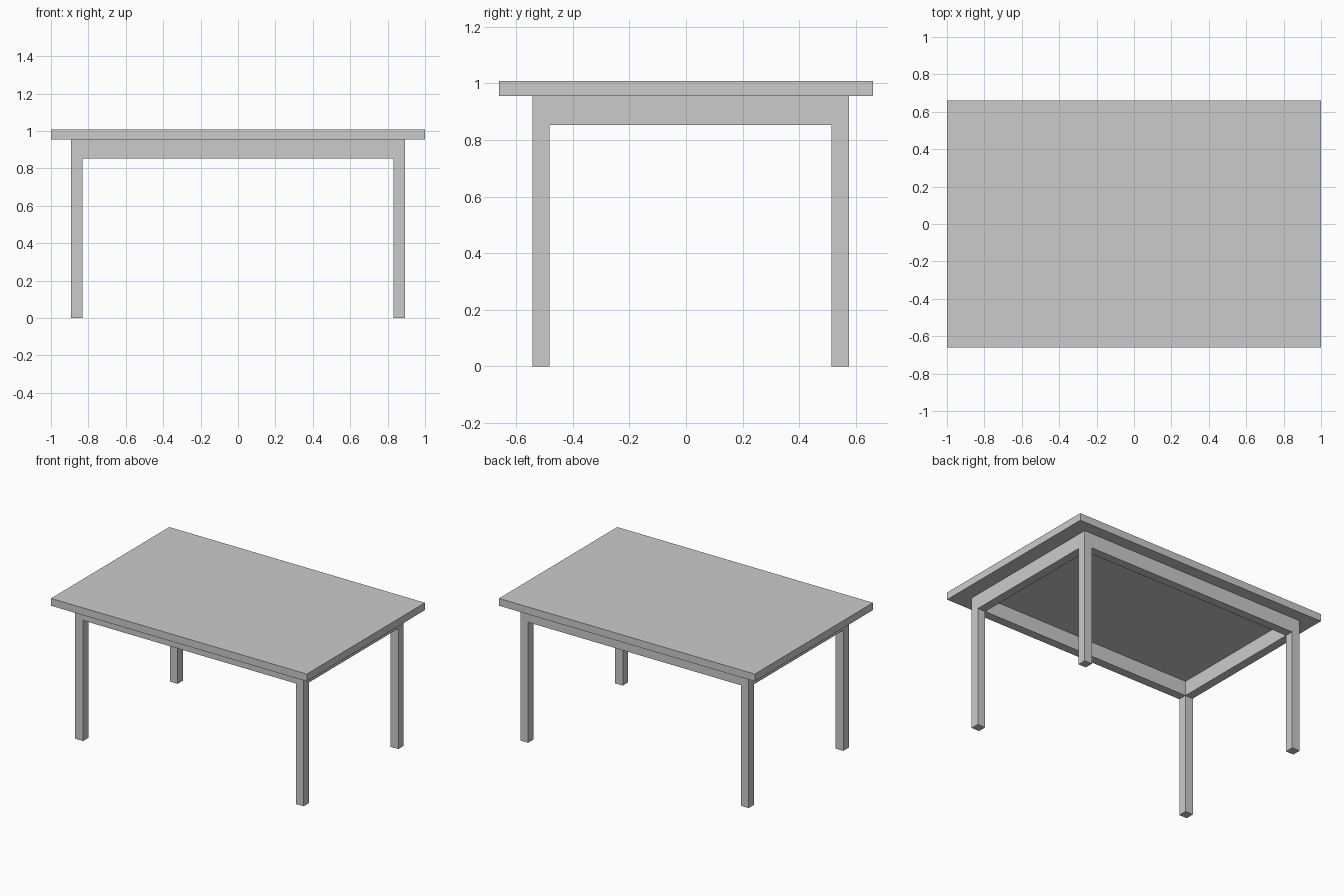
import bpy
import bmesh

if "Cube" in bpy.data.objects:
    bpy.data.objects.remove(bpy.data.objects["Cube"])

TOP_Z, UNDER_Z, APRON_Z = 1.008, 0.956, 0.852
W = 0.061                      # leg and rail thickness
X0, X1 = -0.893, 0.893         # outer faces of the leg frame
Y0, Y1 = -0.543, 0.576


def box(name, lo, hi):
    """Axis-aligned box between two corners."""
    bm = bmesh.new()
    bmesh.ops.create_cube(bm, size=1)
    for v in bm.verts:
        v.co = [(a + b) / 2 + c * (b - a) for a, b, c in zip(lo, hi, v.co)]
    mesh = bpy.data.meshes.new(name)
    bm.to_mesh(mesh)
    bm.free()
    obj = bpy.data.objects.new(name, mesh)
    bpy.context.collection.objects.link(obj)
    return obj


# Tabletop
box("tabletop", (-1, -0.66, UNDER_Z), (1, 0.66, TOP_Z))

# Four legs, one per corner of the frame
for side, x in (("left", X0), ("right", X1 - W)):
    for end, y in (("front", Y0), ("back", Y1 - W)):
        box(f"{end}_{side}_leg", (x, y, 0), (x + W, y + W, UNDER_Z))

# Long apron rails, flush between the legs
for end, y in (("front", Y0), ("back", Y1 - W)):
    box(f"{end}_apron", (X0 + W, y, APRON_Z), (X1 - W, y + W, UNDER_Z))

# Short apron rails
for side, x in (("left", X0), ("right", X1 - W)):
    box(f"{side}_apron", (x, Y0 + W, APRON_Z), (x + W, Y1 - W, UNDER_Z))
